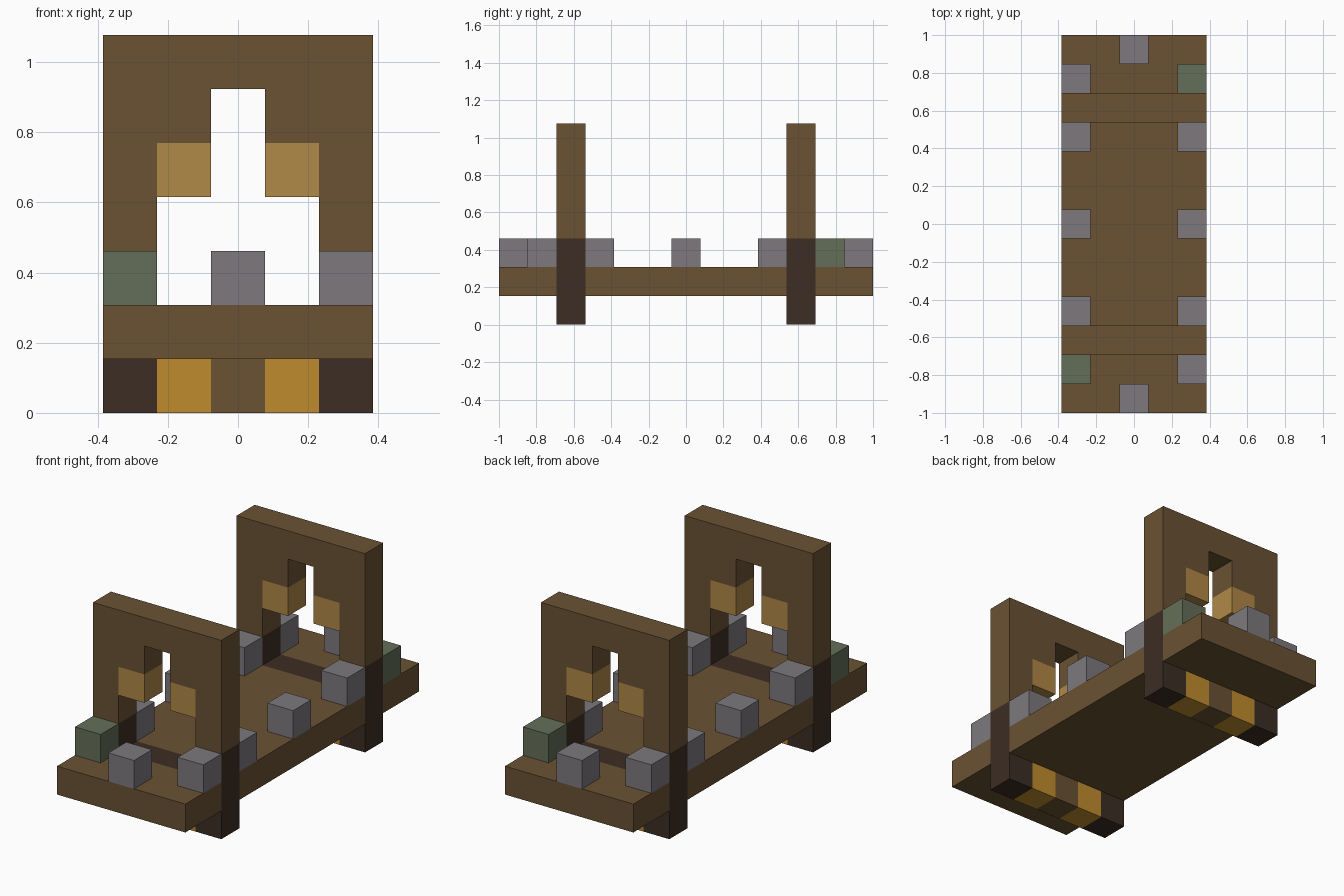
import bpy
import bmesh
from mathutils import Vector

U = 2 / 13  # edge length of one block

cube = bpy.data.objects.get("Cube")
if cube:
    bpy.data.objects.remove(cube, do_unlink=True)


def linear(c):
    c /= 255
    return c / 12.92 if c <= 0.04045 else ((c + 0.055) / 1.055) ** 2.4


def material(name, r, g, b):
    m = bpy.data.materials.new(name)
    color = (linear(r), linear(g), linear(b), 1)
    m.diffuse_color = color
    m.use_nodes = True
    bsdf = m.node_tree.nodes["Principled BSDF"]
    bsdf.inputs["Base Color"].default_value = color
    bsdf.inputs["Roughness"].default_value = 0.9
    return m


wood = material("wood_brown", 106, 82, 51)
dark = material("dark_wood", 60, 45, 36)
gold = material("gold", 191, 139, 45)
amber = material("lamp_amber", 176, 136, 71)
stone = material("stone_grey", 125, 121, 125)
moss = material("mossy_green", 100, 110, 88)


def prism(name, outline, y0, y1, mat):
    """Extrude an x-z outline from y0 to y1, all measured in blocks."""
    bm = bmesh.new()
    face = bm.faces.new([bm.verts.new((x * U, y0 * U, z * U)) for x, z in outline])
    ext = bmesh.ops.extrude_face_region(bm, geom=[face])
    moved = [v for v in ext["geom"] if isinstance(v, bmesh.types.BMVert)]
    bmesh.ops.translate(bm, verts=moved, vec=Vector((0, (y1 - y0) * U, 0)))
    bmesh.ops.recalc_face_normals(bm, faces=bm.faces)
    mesh = bpy.data.meshes.new(name)
    bm.to_mesh(mesh)
    bm.free()
    mesh.materials.append(mat)
    obj = bpy.data.objects.new(name, mesh)
    bpy.context.collection.objects.link(obj)
    return obj


def box(name, x0, x1, y0, y1, z0, z1, mat):
    return prism(name, [(x0, z0), (x1, z0), (x1, z1), (x0, z1)], y0, y1, mat)


# Deck in three sections, separated by the gates
box("deck_front", -2.5, 2.5, -6.5, -4.5, 1, 2, wood)
box("deck_middle", -2.5, 2.5, -3.5, 3.5, 1, 2, wood)
box("deck_back", -2.5, 2.5, 4.5, 6.5, 1, 2, wood)

# Half outline of the gate arch, mirrored across the middle
half = [(0.5, 6), (0.5, 5), (1.5, 5), (1.5, 3), (2.5, 3), (2.5, 7)]
arch = half + [(-x, z) for x, z in reversed(half)]

for end, y in (("front", -4), ("back", 4)):
    y0, y1 = y - 0.5, y + 0.5
    prism(end + "_arch", arch, y0, y1, wood)
    # Sill across the deck and the middle of the foot beam
    box(end + "_sill", -1.5, 1.5, y0, y1, 1, 2, dark)
    box(end + "_foot_middle", -0.5, 0.5, y0, y1, 0, 1, wood)
    for side, s in (("left", 1), ("right", -1)):
        tag = end + "_" + side
        xo = sorted((1.5 * s, 2.5 * s))
        xi = sorted((0.5 * s, 1.5 * s))
        box(tag + "_post", *xo, y0, y1, 0, 3, dark)
        box(tag + "_foot_block", *xi, y0, y1, 0, 1, gold)
        box(tag + "_lamp", *xi, y0, y1, 4, 5, amber)

# Edge stones, with two mossy ones at opposite corners
for x, rows in ((0, (-6, 6)), (2, (-5, -3, 0, 3, 5)), (-2, (-5, -3, 0, 3, 5))):
    for y in rows:
        mossy = x * y == 10
        box("mossy_stone" if mossy else "edge_stone",
            x - 0.5, x + 0.5, y - 0.5, y + 0.5, 2, 3, moss if mossy else stone)
